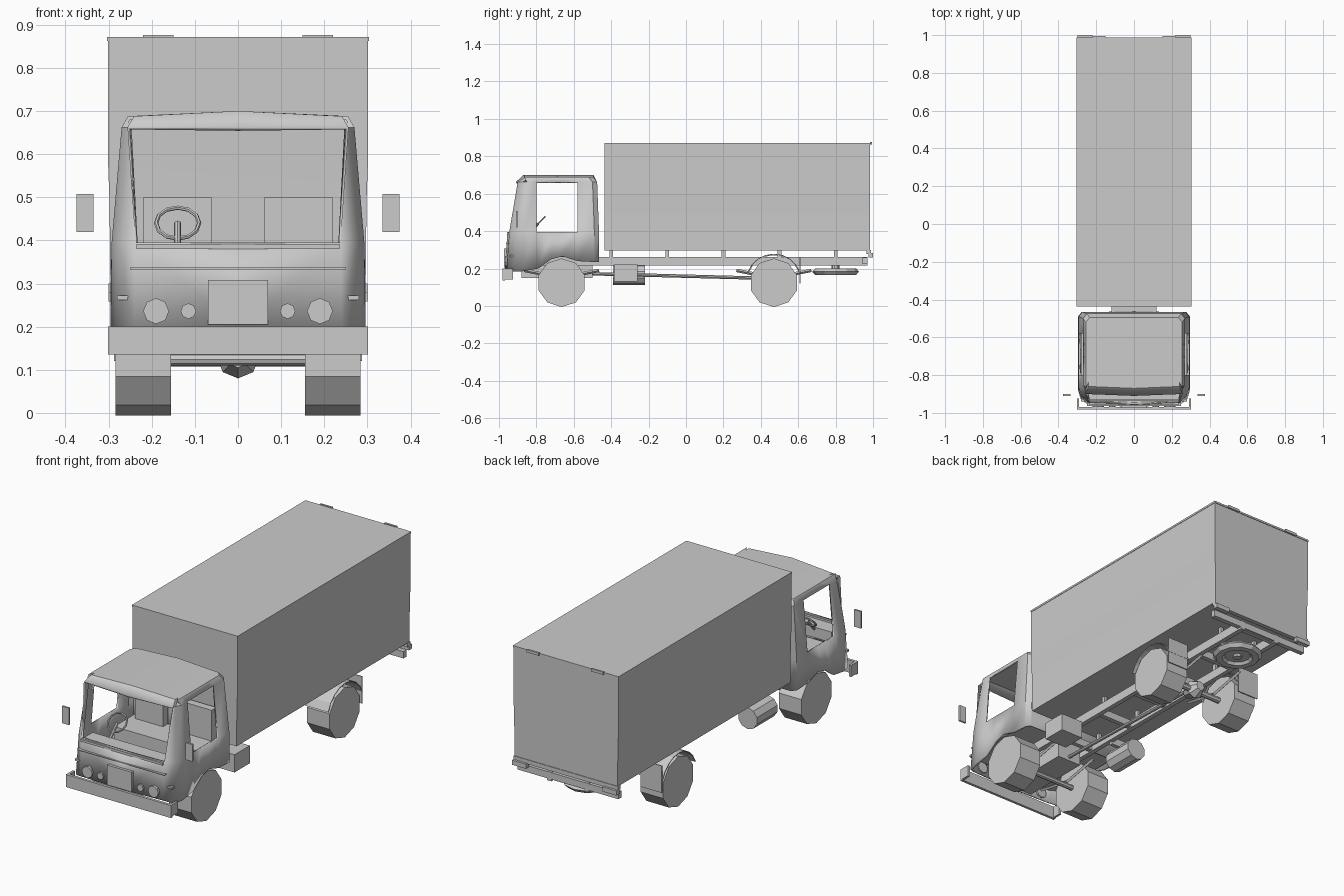
import bpy, bmesh, math
from mathutils import Vector, Matrix

cube = bpy.data.objects.get("Cube")
if cube:
    bpy.data.objects.remove(cube, do_unlink=True)

grey = bpy.data.materials.new("plain_grey")
grey.use_nodes = True
COLOR = (0.6, 0.6, 0.6, 1)
grey.diffuse_color = COLOR
grey.node_tree.nodes["Principled BSDF"].inputs["Base Color"].default_value = COLOR


def finish(name, bm):
    mesh = bpy.data.meshes.new(name)
    bm.to_mesh(mesh)
    bm.free()
    mesh.materials.append(grey)
    ob = bpy.data.objects.new(name, mesh)
    bpy.context.collection.objects.link(ob)
    return ob


def box(name, x, y, z):
    """Box from three (low, high) ranges."""
    bm = bmesh.new()
    bmesh.ops.create_cube(bm, size=1)
    for v in bm.verts:
        v.co = [(a + b) / 2 + c * (b - a) for c, (a, b) in zip(v.co, (x, y, z))]
    return finish(name, bm)


def pair(name, x, y, z):
    box("left_" + name, x, y, z)
    box("right_" + name, (-x[1], -x[0]), y, z)


def rod(name, a, b, r, sides=8, r2=None, turn=0):
    """Cylinder or cone between two points."""
    a, b = Vector(a), Vector(b)
    bm = bmesh.new()
    m = Matrix.Translation((a + b) / 2) @ (b - a).to_track_quat('Z', 'Y').to_matrix().to_4x4()
    bmesh.ops.create_cone(bm, cap_ends=True, segments=sides, radius1=r,
                          radius2=r if r2 is None else r2, depth=(b - a).length,
                          matrix=m @ Matrix.Rotation(turn, 4, 'Z'))
    return finish(name, bm)


def prism(name, profile, y0, y1):
    """Extrude an (x, z) profile along y."""
    bm = bmesh.new()
    face = bm.faces.new([bm.verts.new((x, y0, z)) for x, z in profile])
    out = bmesh.ops.extrude_face_region(bm, geom=[face])
    for v in out["geom"]:
        if isinstance(v, bmesh.types.BMVert):
            v.co.y = y1
    bmesh.ops.recalc_face_normals(bm, faces=bm.faces[:])
    return finish(name, bm)


def ring(name, center, major, minor, tilt=0, flat=1, sides=12, tube=6):
    """Tyre-like ring lying flat, optionally tilted about x."""
    bm = bmesh.new()
    grid = []
    for i in range(sides):
        a = i * math.tau / sides
        row = []
        for j in range(tube):
            b = j * math.tau / tube
            d = major + minor * math.cos(b)
            row.append(bm.verts.new((d * math.cos(a), d * math.sin(a), flat * minor * math.sin(b))))
        grid.append(row)
    for i in range(sides):
        for j in range(tube):
            i2, j2 = (i + 1) % sides, (j + 1) % tube
            bm.faces.new((grid[i][j], grid[i2][j], grid[i2][j2], grid[i][j2]))
    bm.transform(Matrix.Translation(center) @ Matrix.Rotation(tilt, 4, 'X'))
    return finish(name, bm)


# Cargo body with slightly stepped sides and a roof rim
half = [(0.296, 0.297), (0.298, 0.49), (0.302, 0.6), (0.302, 0.868)]
prism("cargo_body", half + [(-x, z) for x, z in reversed(half)], -0.435, 0.985)
box("cargo_roof_rim", (-0.304, 0.304), (-0.437, 0.988), (0.862, 0.872))
pair("roof_clip", (0.15, 0.22), (0.985, 0.995), (0.862, 0.876))
box("rear_sill", (-0.3, 0.3), (0.965, 0.988), (0.278, 0.3))
pair("rear_light", (0.22, 0.3), (0.975, 1.0), (0.258, 0.282))

# Cab shell: columns run from front centre round to back centre
# (x inset, y at base, y at belt, y at header, base z)
columns = [
    (None, -0.968, -0.955, -0.91, 0.2),
    (0.055, -0.958, -0.945, -0.9, 0.2),
    (0.015, -0.93, -0.91, -0.875, 0.185),
    (0, -0.88, -0.865, -0.85, 0.185),
    (0, -0.79, -0.8, -0.8, 0.2),
    (0, -0.72, -0.72, -0.72, 0.25),
    (0, -0.66, -0.66, -0.66, 0.265),
    (0, -0.58, -0.58, -0.58, 0.24),
    (0, -0.49, -0.49, -0.5, 0.235),
    (0.02, -0.465, -0.465, -0.475, 0.235),
    (None, -0.465, -0.465, -0.475, 0.235)]
bm = bmesh.new()
levels = []
for k, (z, wide) in enumerate(((0.2, 0.296), (0.395, 0.293), (0.662, 0.27), (0.688, 0.255))):
    row = []
    for i, (inset, y0, y1, y2, base) in enumerate(columns):
        y = (y0, y1, y2, y2)[k]
        if k == 3:
            y += 0.04 if i < 3 else (-0.015 if i < 8 else -0.02)
        x = 0 if inset is None else wide - inset * (0.25 if k > 1 and i == 1 else 1)
        h = base if k == 0 else z + (0.012 if inset is None and k == 3 else 0)
        row.append(bm.verts.new((x, y, h)))
    levels.append(row)
WINDSCREEN, SIDE_WINDOW = {0}, {4, 5, 6}
for k in range(3):
    low, high = levels[k], levels[k + 1]
    for i in range(len(columns) - 1):
        if k == 1 and i in WINDSCREEN | SIDE_WINDOW:
            continue
        bm.faces.new((low[i], low[i + 1], high[i + 1], high[i]))
bm.faces.new(levels[3])
cab = finish("cab_shell", bm)
cab.modifiers.new("mirror", 'MIRROR').use_clip = True
skin = cab.modifiers.new("skin", 'SOLIDIFY')
skin.thickness, skin.offset = 0.01, -1
bpy.context.view_layer.objects.active = cab
cab.select_set(True)
bpy.ops.object.shade_smooth_by_angle(angle=math.radians(30))

# Cab interior
box("cab_floor", (-0.28, 0.28), (-0.94, -0.475), (0.262, 0.272))
box("dashboard", (-0.24, 0.24), (-0.93, -0.85), (0.33, 0.385))
box("seat_base", (-0.25, 0.25), (-0.66, -0.49), (0.272, 0.34))
for side, x in (("left", 0.14), ("right", -0.14)):
    box(side + "_seat_back", (x - 0.08, x + 0.08), (-0.53, -0.49), (0.34, 0.5))
ring("steering_wheel", (-0.14, -0.79, 0.44), 0.05, 0.005, 0.8)
rod("steering_column", (-0.14, -0.79, 0.44), (-0.14, -0.87, 0.36), 0.008)

# Front details
box("bumper", (-0.302, 0.302), (-0.982, -0.968), (0.135, 0.2))
pair("bumper_return", (0.29, 0.302), (-0.97, -0.925), (0.14, 0.2))
box("grille_plate", (-0.07, 0.07), (-0.974, -0.95), (0.205, 0.308))
box("fascia_crease", (-0.25, 0.25), (-0.963, -0.945), (0.333, 0.337))
box("windscreen_sill", (-0.235, 0.235), (-0.957, -0.935), (0.38, 0.392))
for side, s in (("left", 1), ("right", -1)):
    for label, x, r in (("headlamp", 0.19, 0.03), ("fog_lamp", 0.115, 0.018)):
        rod(f"{side}_{label}", (s * x, -0.94, 0.236), (s * x, -0.969, 0.236), r)
    mirror = box(side + "_mirror", (s * 0.355 - 0.02, s * 0.355 + 0.02), (-0.91, -0.9), (0.42, 0.508))

    # Wheels and rear wheel guards
    for place, y in (("front", -0.665), ("rear", 0.47)):
        rod(f"{side}_{place}_wheel", (s * 0.155, y, 0.124), (s * 0.284, y, 0.124), 0.13, 10,
            turn=0)
    bm = bmesh.new()
    last = None
    for i in range(9):
        a = math.radians(20 + i * 17.5)
        y, z = 0.47 + 0.147 * math.cos(a), 0.128 + 0.147 * math.sin(a)
        edge = [bm.verts.new((s * x, y, z)) for x in (0.155, 0.288)]
        if last:
            bm.faces.new((last[0], last[1], edge[1], edge[0]))
        last = edge
    finish(side + "_rear_mudguard", bm).modifiers.new("skin", 'SOLIDIFY').thickness = 0.004

    # Leaf springs
    for place, y in (("front", -0.665), ("rear", 0.47)):
        for end in (-1, 1):
            rod(f"{side}_{place}_spring", (s * 0.125, y, 0.15), (s * 0.125, y + end * 0.2, 0.19), 0.009, 4)
pair("mudflap", (0.165, 0.288), (0.606, 0.611), (0.12, 0.26))

# Chassis
pair("chassis_rail", (0.095, 0.12), (-0.92, 0.97), (0.215, 0.262))
for y in (-0.9, -0.45, -0.15, 0.12, 0.36, 0.62, 0.95):
    box("cross_member", (-0.1, 0.1), (y - 0.012, y + 0.012), (0.22, 0.258))
for y in (-0.4, -0.1, 0.2, 0.5, 0.8):
    pair("body_mount", (0.1, 0.115), (y - 0.01, y + 0.01), (0.26, 0.3))
box("rear_beam", (-0.29, 0.29), (0.945, 0.97), (0.225, 0.26))

# Axles and drive line
rod("front_axle", (-0.17, -0.665, 0.124), (0.17, -0.665, 0.124), 0.014)
rod("rear_axle", (-0.17, 0.47, 0.124), (0.17, 0.47, 0.124), 0.016)
rod("differential_front", (0, 0.41, 0.13), (0, 0.47, 0.13), 0.025, 8, 0.05)
rod("differential_back", (0, 0.47, 0.13), (0, 0.515, 0.13), 0.05, 8, 0.025)
rod("drive_shaft", (0, -0.5, 0.172), (0, 0.42, 0.148), 0.009)
box("engine_block", (-0.07, 0.07), (-0.88, -0.5), (0.15, 0.265))

# Tank, battery box and spare wheel
rod("fuel_tank", (-0.2, -0.39, 0.167), (-0.2, -0.22, 0.167), 0.056, 10)
box("tank_bracket", (-0.2, -0.11), (-0.32, -0.3), (0.2, 0.24))
box("battery_box", (0.12, 0.25), (-0.385, -0.26), (0.13, 0.222))
ring("spare_tyre", (0, 0.8, 0.183), 0.093, 0.032, 0, 0.65)
rod("spare_rim", (0, 0.8, 0.178), (0, 0.8, 0.188), 0.065, 12)
rod("spare_hub", (0, 0.8, 0.165), (0, 0.8, 0.22), 0.022, 8)
box("spare_carrier", (-0.1, 0.1), (0.79, 0.81), (0.2, 0.22))
